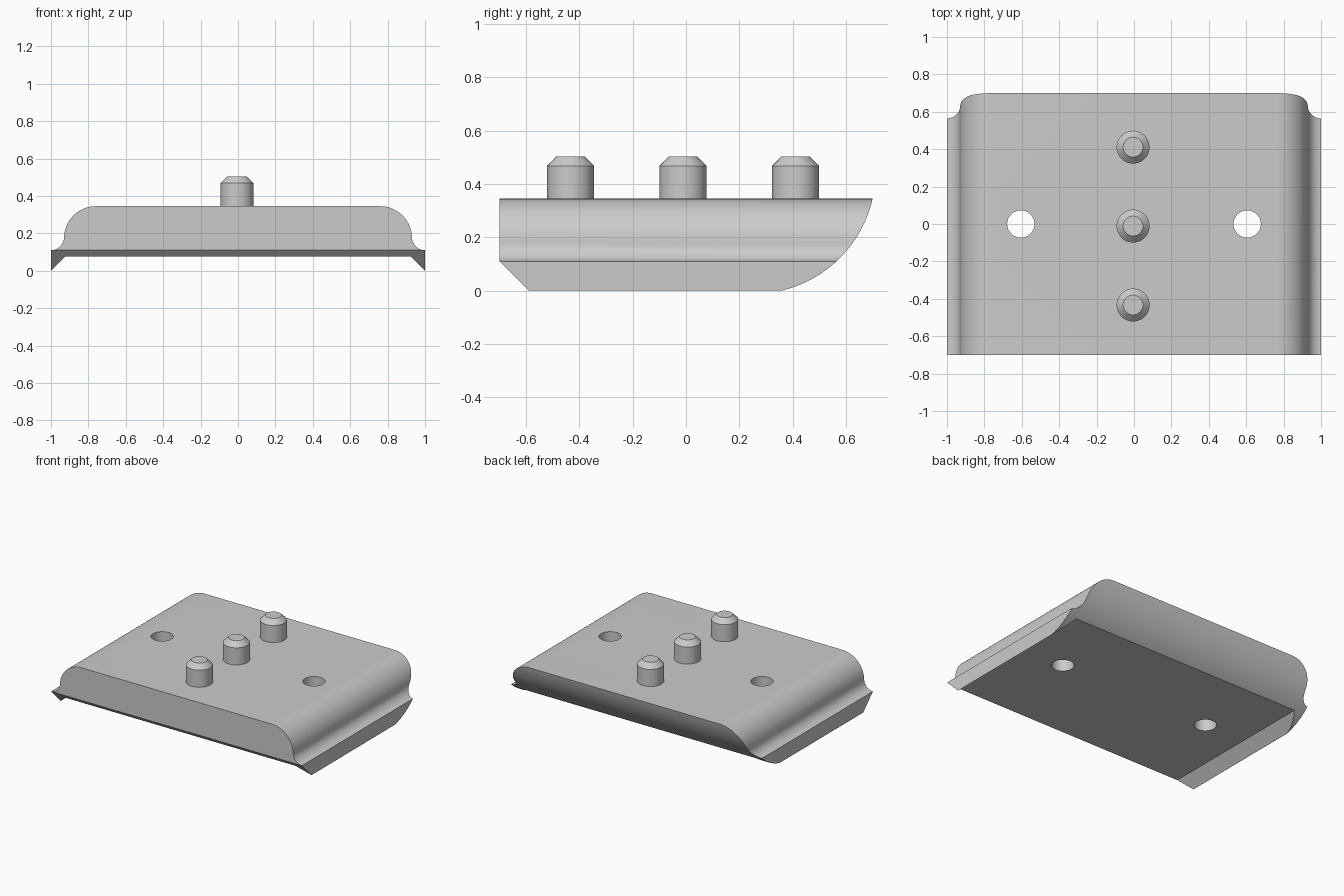
import bpy
import bmesh
from math import cos, sin, pi, radians, atan2
from mathutils import Vector

default = bpy.data.objects.get("Cube")
if default:
    bpy.data.objects.remove(default, do_unlink=True)

grey = bpy.data.materials.new("plain grey")
grey.use_nodes = True
colour = (0.6, 0.6, 0.6, 1)
grey.diffuse_color = colour
grey.node_tree.nodes["Principled BSDF"].inputs["Base Color"].default_value = colour


def arc(cx, cz, r, start, end, steps=20):
    """Points on a circle arc, angles in radians."""
    angles = [start + (end - start) * i / steps for i in range(steps + 1)]
    return [(cx + r * cos(a), cz + r * sin(a)) for a in angles]


def prism(name, outline, axis, half):
    """Extrude a closed outline evenly to both sides along x, y or z."""
    place = {"x": lambda u, v: (-half, u, v),
             "y": lambda u, v: (u, -half, v),
             "z": lambda u, v: (u, v, -half)}[axis]
    bm = bmesh.new()
    face = bm.faces.new([bm.verts.new(place(u, v)) for u, v in outline])
    out = bmesh.ops.extrude_face_region(bm, geom=[face])
    moved = [g for g in out["geom"] if isinstance(g, bmesh.types.BMVert)]
    shift = Vector([2 * half if a == axis else 0 for a in "xyz"])
    bmesh.ops.translate(bm, verts=moved, vec=shift)
    bmesh.ops.recalc_face_normals(bm, faces=bm.faces)
    return add_object(name, bm)


def add_object(name, bm):
    mesh = bpy.data.meshes.new(name)
    bm.to_mesh(mesh)
    bm.free()
    mesh.materials.append(grey)
    obj = bpy.data.objects.new(name, mesh)
    bpy.context.collection.objects.link(obj)
    return obj


def activate(obj):
    bpy.ops.object.select_all(action="DESELECT")
    obj.select_set(True)
    bpy.context.view_layer.objects.active = obj


def cut(obj, tool, operation):
    """Apply a boolean and discard its tool."""
    tool.hide_render = True
    mod = obj.modifiers.new("cut", "BOOLEAN")
    mod.operation, mod.object, mod.solver = operation, tool, "EXACT"
    activate(obj)
    bpy.ops.object.modifier_apply(modifier=mod.name)
    bpy.data.objects.remove(tool, do_unlink=True)


def smooth(obj):
    activate(obj)
    bpy.ops.object.shade_smooth_by_angle(angle=radians(30))


# Plate cross-section: rounded shoulder, concave foot, pointed side rail
TOP = 0.345
half = arc(0.76, TOP - 0.17, 0.17, pi / 2, 0)
half += arc(1.0, 0.18, 0.07, pi, 1.5 * pi, 12)
half += [(1, 0), (0.925, 0.075)]
section = half + [(-x, z) for x, z in reversed(half)]
plate = prism("base_plate", section, "y", 0.9)

# Side outline: chamfered front, curved back
cy, cz, r = 0.253, 0.446, 0.458
start = atan2(-cz, 0.107)
side = [(-0.7, cz), (-0.7, 0.11), (-0.59, 0)] + arc(cy, cz, r, start, 0, 32)
cut(plate, prism("side_cutter", side, "x", 1.2), "INTERSECT")

# Two through holes
for x in (-0.605, 0.605):
    circle = arc(x, 0, 0.073, 0, 2 * pi, 48)[:-1]
    cut(plate, prism("hole_cutter", circle, "z", 0.6), "DIFFERENCE")
smooth(plate)

# Row of three pins with tapered tops
for label, y in (("front", -0.433), ("middle", -0.011), ("back", 0.411)):
    bm = bmesh.new()
    rings = []
    for radius, z in ((0.088, TOP - 0.01), (0.088, 0.468), (0.053, 0.503)):
        pts = arc(-0.005, y, radius, 0, 2 * pi, 48)[:-1]
        rings.append([bm.verts.new((u, v, z)) for u, v in pts])
    for low, high in zip(rings, rings[1:]):
        for i in range(len(low)):
            bm.faces.new((low[i - 1], low[i], high[i], high[i - 1]))
    bm.faces.new(rings[-1])
    bm.faces.new(rings[0][::-1])
    smooth(add_object(label + "_pin", bm))
